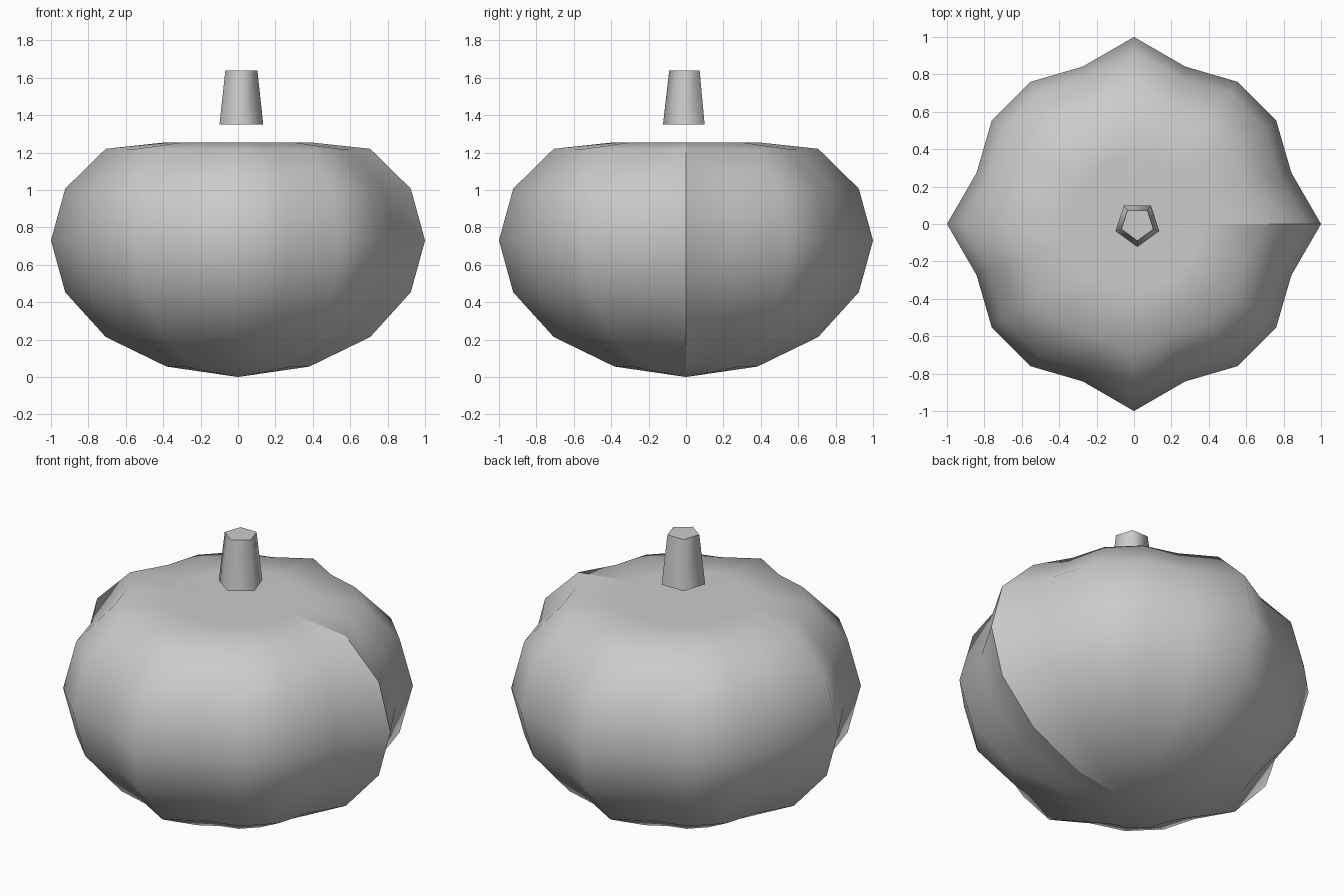
import bpy, bmesh
from math import sin, cos, pi, radians

if "Cube" in bpy.data.objects:
    bpy.data.objects.remove(bpy.data.objects["Cube"])


def finish(name, bm):
    bmesh.ops.recalc_face_normals(bm, faces=bm.faces)
    mesh = bpy.data.meshes.new(name)
    bm.to_mesh(mesh)
    bm.free()
    obj = bpy.data.objects.new(name, mesh)
    bpy.context.collection.objects.link(obj)
    return obj


# Ribbed pumpkin body: squashed sphere, 20 columns, 8 rows, sunken crown
SEGS = 20
RIBS = [1.0, 0.885, 0.94, 0.94, 0.885]
HEIGHTS = [0.056, 0.214, 0.453, 0.73, 1.007, 1.22, 1.255]
bm = bmesh.new()
bottom = bm.verts.new((0, 0, 0))
top = bm.verts.new((0, 0, 1.21))
rings = []
for i, z in enumerate(HEIGHTS):
    ring = []
    for j in range(SEGS):
        r = sin((i + 1) * pi / 8) * RIBS[j % 5]
        a = 2 * pi * j / SEGS
        ring.append(bm.verts.new((r * cos(a), r * sin(a), z)))
    rings.append(ring)
for j in range(SEGS):
    k = (j + 1) % SEGS
    bm.faces.new((bottom, rings[0][k], rings[0][j]))
    bm.faces.new((top, rings[-1][j], rings[-1][k]))
    for lo, hi in zip(rings, rings[1:]):
        bm.faces.new((lo[j], lo[k], hi[k], hi[j]))
for f in bm.faces:
    f.smooth = True
# Hard crease down the right-hand rib
crease = [bottom] + [ring[0] for ring in rings] + [top]
for a, b in zip(crease, crease[1:]):
    bm.edges.get((a, b)).smooth = False
finish("pumpkin_body", bm)

# Five-sided tapered stem floating above the crown
bm = bmesh.new()
loops = []
for r, z in ((0.123, 1.35), (0.09, 1.64)):
    loops.append([bm.verts.new((0.018 + r * cos(radians(72 * j - 90)),
                                r * sin(radians(72 * j - 90)), z))
                  for j in range(5)])
for j in range(5):
    k = (j + 1) % 5
    side = bm.faces.new((loops[0][j], loops[0][k], loops[1][k], loops[1][j]))
    side.smooth = True
for loop in loops:
    bm.faces.new(loop)
    for j in range(5):
        bm.edges.get((loop[j], loop[(j + 1) % 5])).smooth = False
finish("stem", bm)
